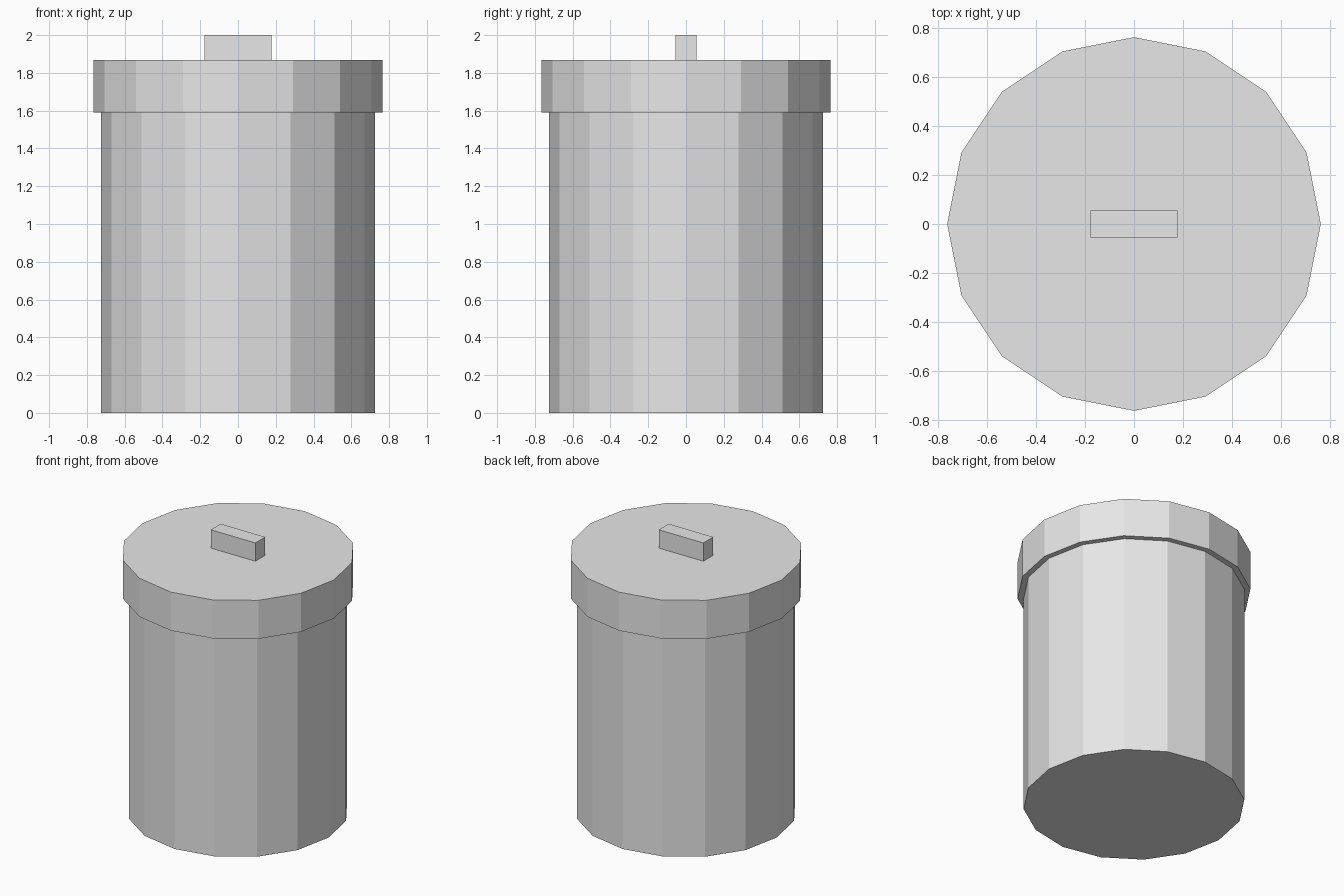
import bpy

SIDES = 16

# Remove the default cube
cube = bpy.data.objects.get("Cube")
if cube:
    bpy.data.objects.remove(cube, do_unlink=True)

# Single light grey material
grey = bpy.data.materials.new("light_grey")
grey.use_nodes = True
colour = (0.8, 0.8, 0.8, 1.0)
grey.diffuse_color = colour
grey.node_tree.nodes["Principled BSDF"].inputs["Base Color"].default_value = colour


def finish(name):
    obj = bpy.context.object
    obj.name = name
    obj.data.name = name
    obj.data.materials.append(grey)
    return obj


def drum(name, radius, bottom, top):
    """Flat-sided cylinder with a corner on each axis."""
    bpy.ops.mesh.primitive_cylinder_add(
        vertices=SIDES, radius=radius, depth=top - bottom,
        end_fill_type='NGON', location=(0, 0, (bottom + top) / 2))
    return finish(name)


def block(name, width, depth, bottom, top):
    bpy.ops.mesh.primitive_cube_add(size=1, location=(0, 0, (bottom + top) / 2))
    obj = finish(name)
    obj.scale = (width, depth, top - bottom)
    bpy.ops.object.transform_apply(location=False, rotation=False, scale=True)
    return obj


# Bin body, overhanging lid and the grip on top
drum("body", 0.724, 0.0, 1.59)
drum("lid", 0.764, 1.59, 1.868)
block("lid_handle", 0.356, 0.112, 1.868, 2.0)
